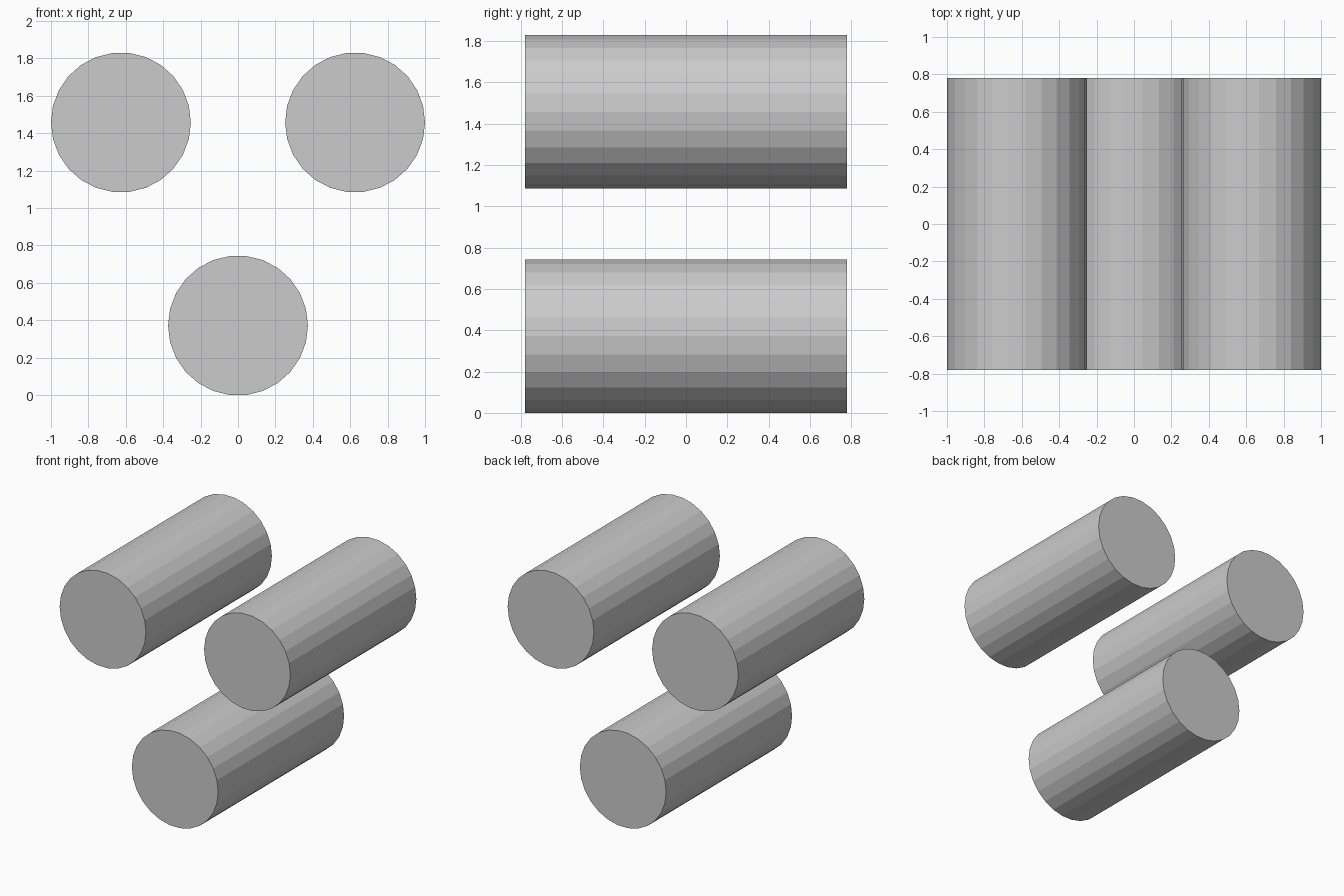
import bpy
from math import pi, cos

if "Cube" in bpy.data.objects:
    bpy.data.objects.remove(bpy.data.objects["Cube"])

SIDES = 26
RADIUS = 0.374
LENGTH = 1.56
FLAT = RADIUS * cos(pi / SIDES)  # centre to flat underside


def add_log(name, x, z):
    # Flat-shaded cylinder lying along y, flats facing up and down
    bpy.ops.mesh.primitive_cylinder_add(
        vertices=SIDES, radius=RADIUS, depth=LENGTH,
        location=(x, 0, z), rotation=(pi / 2, pi / 2, 0))
    bpy.context.object.name = name


# Lower centre cylinder
add_log("lower_cylinder", 0, FLAT)

# Upper pair
for side, label in ((-1, "left"), (1, "right")):
    add_log(f"upper_{label}_cylinder", side * (1 - RADIUS), 1.457)
